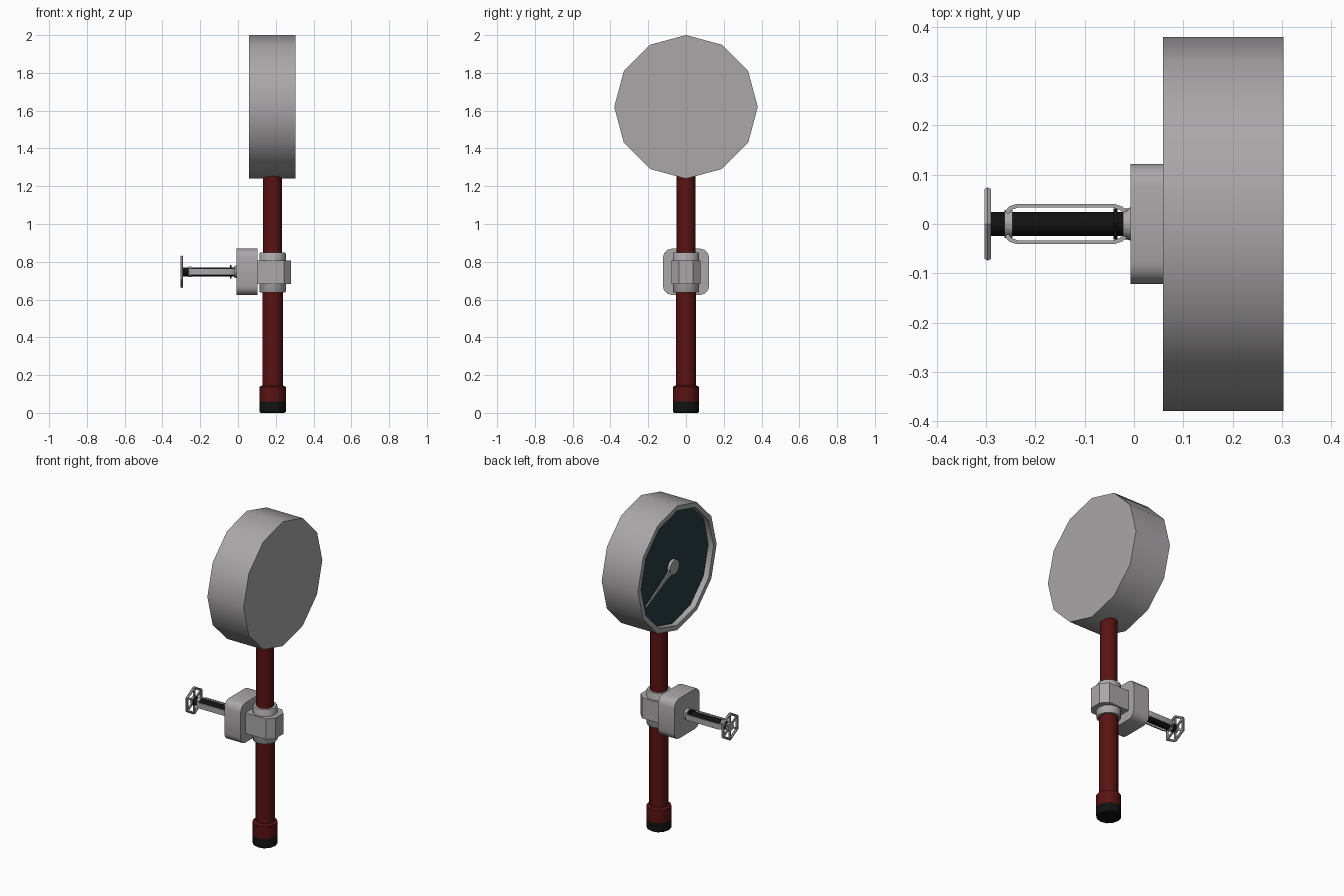
import bpy, bmesh, math
from mathutils import Vector, Matrix

if "Cube" in bpy.data.objects:
    bpy.data.objects.remove(bpy.data.objects["Cube"])


def material(name, col):
    m = bpy.data.materials.new(name)
    m.diffuse_color = (*col, 1)
    m.use_nodes = True
    m.node_tree.nodes["Principled BSDF"].inputs["Base Color"].default_value = m.diffuse_color
    return m


GREY = material("cast_grey", (0.40, 0.385, 0.395))
RED = material("dark_red", (0.10, 0.006, 0.006))
BLACK = material("black", (0.006, 0.006, 0.006))
DIAL = material("dark_teal", (0.02, 0.044, 0.048))

PX = 0.183      # pipe axis x
VZ = 0.747      # valve axis height
GZ = 1.62       # gauge centre height


def finish(name, bm, mats, smooth=True):
    bmesh.ops.recalc_face_normals(bm, faces=bm.faces)
    me = bpy.data.meshes.new(name)
    bm.to_mesh(me)
    bm.free()
    for m in mats:
        me.materials.append(m)
    ob = bpy.data.objects.new(name, me)
    bpy.context.collection.objects.link(ob)
    if smooth:
        bpy.ops.object.select_all(action='DESELECT')
        ob.select_set(True)
        bpy.context.view_layer.objects.active = ob
        bpy.ops.object.shade_smooth_by_angle(angle=math.radians(35))
    return ob


def lathe(name, profile, mats, n=12, axis='Z', centre=(0, 0, 0), turn=0.0, seg_mat=None, caps=(0, 0)):
    """Sweep (radius, height) points about an axis; first and last rings are capped."""
    bm = bmesh.new()
    rings = []
    for r, h in profile:
        ring = []
        for i in range(n):
            a = turn + 2 * math.pi * i / n
            p = (r * math.cos(a), r * math.sin(a), h)
            if axis == 'X':
                p = (h, r * math.sin(a), r * math.cos(a))
            ring.append(bm.verts.new(Vector(p) + Vector(centre)))
        rings.append(ring)
    for k in range(len(rings) - 1):
        for i in range(n):
            j = (i + 1) % n
            f = bm.faces.new((rings[k][i], rings[k][j], rings[k + 1][j], rings[k + 1][i]))
            f.material_index = seg_mat[k] if seg_mat else 0
    bm.faces.new(rings[0]).material_index = caps[0]
    bm.faces.new(rings[-1]).material_index = caps[1]
    return finish(name, bm, mats)


def prism(name, pts, lo, hi, mat, axis='Z', smooth=True):
    """Extrude an outline: (x, y) along Z, or (y, z) along X."""
    bm = bmesh.new()
    place = (lambda p, h: (p[0], p[1], h)) if axis == 'Z' else (lambda p, h: (h, p[0], p[1]))
    a = [bm.verts.new(place(p, lo)) for p in pts]
    b = [bm.verts.new(place(p, hi)) for p in pts]
    bm.faces.new(a)
    bm.faces.new(b)
    for i in range(len(pts)):
        j = (i + 1) % len(pts)
        bm.faces.new((a[i], a[j], b[j], b[i]))
    return finish(name, bm, [mat], smooth)


# gauge case with recessed dial on the -x side
lathe("gauge_case", [(0.38, 0.304), (0.38, 0.059), (0.35, 0.059), (0.35, 0.094)],
      [GREY, DIAL], 12, 'X', (0, 0, GZ), caps=(0, 1))

# needle: hub and tapered pointer lying just above the dial
lathe("needle_hub", [(0.045, 0.094), (0.045, 0.076)], [GREY], 12, 'X', (0, 0, GZ))
tip = Vector((0.27, -0.145))
d = tip.normalized()
side = Vector((-d.y, d.x))
outline = [side * 0.028 - d * 0.02, side * 0.012 + d * 0.10, tip + side * 0.004,
           tip - side * 0.004, side * -0.012 + d * 0.10, side * -0.028 - d * 0.02]
prism("needle_pointer", [(p.x, p.y + GZ) for p in outline], 0.078, 0.086, GREY, 'X', False)

# standpipe, thinner above the valve
lathe("lower_pipe", [(0.054, 0.10), (0.054, 0.70)], [RED], 12, 'Z', (PX, 0, 0))
lathe("upper_pipe", [(0.050, 0.75), (0.050, 1.258)], [RED], 12, 'Z', (PX, 0, 0))

# base coupling with black foot
lathe("base_coupling", [(0.062, 0), (0.070, 0.006), (0.070, 0.06), (0.070, 0.138), (0.056, 0.145)],
      [RED, BLACK], 12, 'Z', (PX, 0, 0), seg_mat=[1, 1, 0, 0], caps=(1, 0))

# valve collars and faceted body
lathe("valve_collar", [(0.066, 0.637), (0.070, 0.643), (0.070, 0.842), (0.066, 0.848)],
      [GREY], 12, 'Z', (PX, 0, 0))
prism("valve_body", [(0.095, -0.077), (0.243, -0.077), (0.280, -0.038),
                     (0.280, 0.038), (0.243, 0.077), (0.095, 0.077)], 0.682, 0.808, GREY)

# rounded bonnet block
corner = []
R, H = 0.045, 0.122
for q, (sy, sz) in enumerate([(1, 1), (-1, 1), (-1, -1), (1, -1)]):
    for k in range(4):
        a = math.radians(90 * q + 30 * k)
        corner.append((sy * (H - R) + R * math.cos(a), VZ + sz * (H - R) + R * math.sin(a)))
prism("bonnet_block", corner, -0.007, 0.103, GREY, 'X')

# stem, flange and end collar
lathe("stem", [(0.024, -0.295), (0.024, 0.0)], [BLACK], 12, 'X', (0, 0, VZ))
lathe("stem_flange", [(0.030, -0.022), (0.034, -0.005)], [GREY], 12, 'X', (0, 0, VZ))
lathe("stem_gland", [(0.036, -0.042), (0.036, -0.034)], [BLACK], 6, 'X', (0, 0, VZ))
lathe("stem_end_collar", [(0.028, -0.263), (0.028, -0.247)], [GREY], 12, 'X', (0, 0, VZ))

# yoke: two bowed flat bars either side of the stem
for label, s in (("left", 1), ("right", -1)):
    outer = [(-0.262, 0.026), (-0.253, 0.036), (-0.238, 0.041), (-0.04, 0.041), (-0.025, 0.036), (-0.012, 0.026)]
    inner = [(-0.018, 0.020), (-0.030, 0.029), (-0.042, 0.033), (-0.236, 0.033), (-0.248, 0.029), (-0.256, 0.020)]
    prism("yoke_bar_" + label, [(x, s * y) for x, y in outer + inner], VZ - 0.017, VZ + 0.017, GREY)

# handwheel: six-sided rim, hub and spokes
WX, WR = -0.297, 0.078
bm = bmesh.new()
rim = []
for i in range(6):
    a = math.radians(60 * i)
    ring = []
    for k in range(6):
        b = math.radians(60 * k)
        r = WR + 0.008 * math.cos(b)
        ring.append(bm.verts.new((WX + 0.008 * math.sin(b), r * math.sin(a), VZ + r * math.cos(a))))
    rim.append(ring)
for i in range(6):
    A, B = rim[i], rim[(i + 1) % 6]
    for k in range(6):
        m = (k + 1) % 6
        bm.faces.new((A[k], A[m], B[m], B[k]))
for i in range(6):
    mat = (Matrix.Translation((WX, 0, VZ)) @ Matrix.Rotation(math.radians(60 * i), 4, 'X')
           @ Matrix.Translation((0, 0, 0.05)) @ Matrix.Diagonal((0.009, 0.012, 0.055, 1)))
    bmesh.ops.create_cube(bm, size=1, matrix=mat)
finish("handwheel", bm, [GREY])
lathe("handwheel_hub", [(0.028, WX - 0.007), (0.028, WX + 0.007)], [GREY], 12, 'X', (0, 0, VZ))
